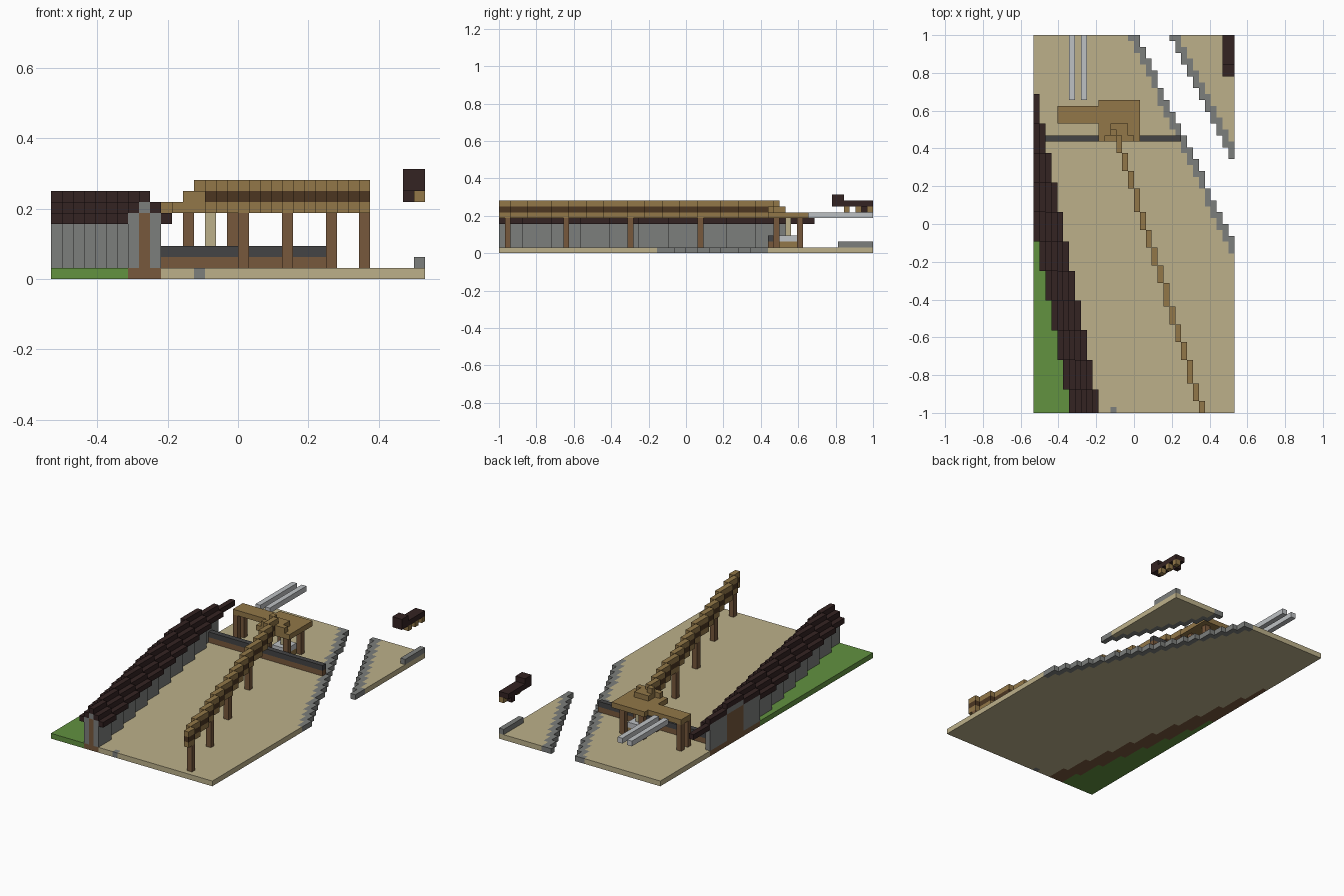
import bpy
import bmesh
from mathutils import Vector

cube = bpy.data.objects.get("Cube")
if cube:
    bpy.data.objects.remove(cube, do_unlink=True)

# Block grid: 34 wide, 64 deep
NX, NY, UNIT = 34, 64, 1 / 32
cells = {}   # block position -> (part, colour)

COLOURS = {
    "sand": (188, 176, 138), "grass": (98, 146, 64), "dark tile": (52, 35, 34),
    "stone": (124, 126, 124), "brown wood": (119, 88, 60), "tan wood": (146, 119, 72),
    "dark stone": (68, 68, 69), "pale metal": (190, 193, 196), "dark wood": (76, 54, 33),
}


def linear(c):
    c /= 255
    return c / 12.92 if c <= 0.04045 else ((c + 0.055) / 1.055) ** 2.4


def make_material(name, rgb):
    colour = (*[linear(c) for c in rgb], 1)
    mat = bpy.data.materials.new(name)
    mat.use_nodes = True
    mat.diffuse_color = colour
    shader = mat.node_tree.nodes["Principled BSDF"]
    shader.inputs["Base Color"].default_value = colour
    shader.inputs["Roughness"].default_value = 0.9
    return mat


def fill(part, colour, xs, ys, zs):
    """Fill a block range; each range is one index or an inclusive (first, last) pair."""
    spans = [(r, r) if isinstance(r, int) else r for r in (xs, ys, zs)]
    (x0, x1), (y0, y1), (z0, z1) = spans
    for x in range(max(x0, 0), min(x1, NX - 1) + 1):
        for y in range(max(y0, 0), min(y1, NY - 1) + 1):
            for z in range(z0, z1 + 1):
                cells[x, y, z] = (part, colour)


# Ground with a diagonal channel between two stone-edged banks
for x in range(NX):
    near = 27 + round((33 - x) * 36 / 17)
    far = 43 + (33 - x) * 2
    fill("ground", "sand", x, (0, near), 0)
    fill("ground", "sand", x, (far, NY), 0)
    fill("near_bank", "stone", x, (near, near + 2), 0)
    fill("far_bank", "stone", x, (far, far + 2), 0)
fill("kerb_stone", "stone", 13, 0, 0)
fill("far_wall", "stone", 33, (58, 63), 1)

# Long hall: each section shifts one block sideways
for s in range(11):
    rows = (0, 3) if s == 0 else (5 * s - 1, 5 * s + 3)
    mid = 8 - s
    fill("grass", "grass", (0, mid - 2), rows, 0)
    fill("hall_base", "brown wood", (mid - 1, mid + 1), rows, 0)
    fill("hall_walls", "stone", (mid - 1, mid + 1), rows, (1, 5))
    fill("hall_core", "brown wood", mid, rows, (1, 5))
    fill("hall_walls", "stone", mid, rows, 6)
    for side in (-1, 1):
        for step in range(3):
            fill("hall_roof", "dark tile", mid + side * step, rows, 7 - step)

# Low barrier across the yard
fill("barrier", "brown wood", (1, 24), 46, 1)
fill("barrier_cap", "dark stone", (1, 24), 46, 2)

# Gatehouse platform, stepped top and posts
fill("gate_platform", "tan wood", (4, 10), (49, 51), 6)
fill("gate_platform", "tan wood", (11, 17), (46, 52), 6)
fill("gate_top", "tan wood", (12, 16), 46, 7)
fill("gate_top", "tan wood", (13, 15), (47, 48), 7)
for x, y in ((4, 49), (4, 51), (12, 47), (16, 47), (12, 51), (16, 51)):
    fill("gate_posts", "brown wood", x, y, (1, 5))
fill("plinth", "tan wood", (13, 15), (48, 50), 1)
fill("plinth_top", "pale metal", (13, 15), (48, 50), 2)
fill("plinth_column", "sand", 14, 49, (3, 5))

# Diagonal layered beam on posts
for y in range(48):
    x = 28 - int((y + 1.6) / 3.23)
    for z, colour in ((6, "tan wood"), (7, "dark wood"), (8, "tan wood")):
        if y < 46 or z == 8:
            fill("beam", colour, x, y, z)
    if y in (1, 11, 22, 34):
        fill("beam_posts", "brown wood", x, y, (1, 5))

# Rails behind the gatehouse
for x in (6, 8):
    fill("rails", "pale metal", x, (53, 63), 6)

# Corner roof fragment with rafter ends
fill("corner_roof", "dark tile", (32, 33), (57, 58), (8, 9))
fill("corner_roof", "dark tile", (32, 33), (59, 63), 8)
fill("corner_roof", "dark tile", 32, 62, 7)
for y in (59, 61, 63):
    fill("rafter_ends", "tan wood", 33, y, 7)

# Turn the blocks into one mesh per part, keeping only exposed faces
materials = {name: make_material(name, rgb) for name, rgb in COLOURS.items()}
origin = Vector((NX / 2, NY / 2, 0))


def build_part(part):
    bm = bmesh.new()
    verts, slots = {}, []

    def vert(p):
        key = tuple(p)
        if key not in verts:
            verts[key] = bm.verts.new((Vector(p) - origin) * UNIT)
        return verts[key]

    for pos, (owner, colour) in cells.items():
        if owner != part:
            continue
        if colour not in slots:
            slots.append(colour)
        for axis in range(3):
            u, v = (axis + 1) % 3, (axis + 2) % 3
            for side in (0, 1):
                beside = list(pos)
                beside[axis] += 2 * side - 1
                if tuple(beside) in cells:
                    continue
                corners = []
                for a, b in ((0, 0), (1, 0), (1, 1), (0, 1)):
                    p = list(pos)
                    p[axis] += side
                    p[u] += a
                    p[v] += b
                    corners.append(vert(p))
                face = bm.faces.new(corners if side else corners[::-1])
                face.material_index = slots.index(colour)
    bmesh.ops.dissolve_limit(bm, angle_limit=0.01, verts=bm.verts[:],
                             edges=bm.edges[:], delimit={"MATERIAL"})
    mesh = bpy.data.meshes.new(part)
    bm.to_mesh(mesh)
    bm.free()
    for name in slots:
        mesh.materials.append(materials[name])
    obj = bpy.data.objects.new(part, mesh)
    bpy.context.collection.objects.link(obj)


for part in sorted({owner for owner, _ in cells.values()}):
    build_part(part)
